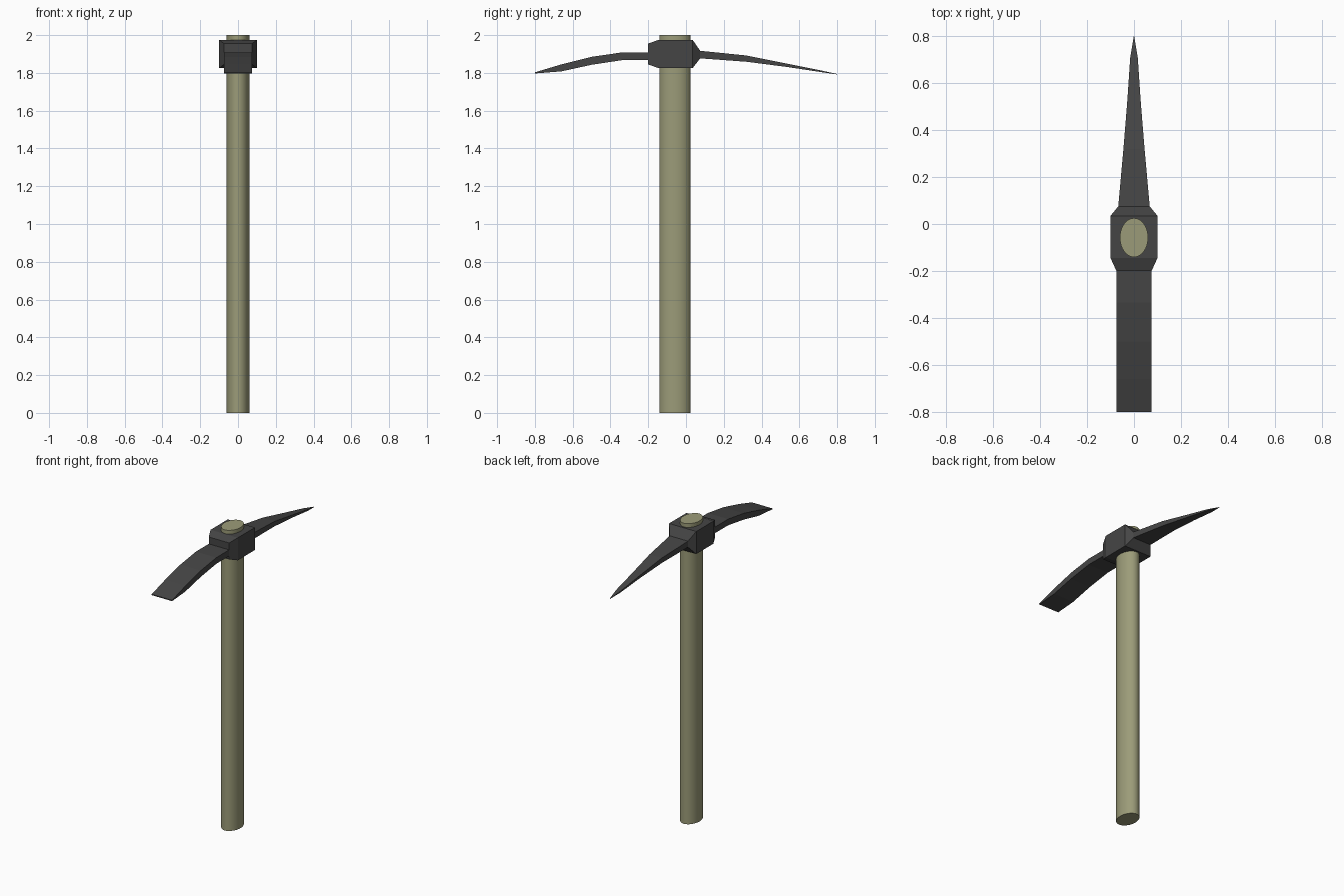
import bpy
import bmesh
from mathutils import Matrix

if "Cube" in bpy.data.objects:
    bpy.data.objects.remove(bpy.data.objects["Cube"])


def material(name, color):
    mat = bpy.data.materials.new(name)
    mat.diffuse_color = color
    mat.use_nodes = True
    mat.node_tree.nodes["Principled BSDF"].inputs["Base Color"].default_value = mat.diffuse_color
    return mat


def add_object(name, bm, mat):
    bmesh.ops.recalc_face_normals(bm, faces=bm.faces)
    mesh = bpy.data.meshes.new(name)
    bm.to_mesh(mesh)
    bm.free()
    mesh.materials.append(mat)
    obj = bpy.data.objects.new(name, mesh)
    bpy.context.collection.objects.link(obj)
    return obj


def loft(name, sections, mat):
    """Join rectangular sections (y, half width, bottom z, top z)."""
    bm = bmesh.new()
    rings = [[bm.verts.new(p) for p in ((-w, y, b), (w, y, b), (w, y, t), (-w, y, t))]
             for y, w, b, t in sections]
    for r, s in zip(rings, rings[1:]):
        for i in range(4):
            j = (i + 1) % 4
            bm.faces.new((r[i], r[j], s[j], s[i]))
    bm.faces.new(rings[0])
    bm.faces.new(rings[-1])
    return add_object(name, bm, mat)


iron = material("dark_iron", (0.06, 0.06, 0.06, 1))
wood = material("wood", (0.33, 0.33, 0.19, 1))

# Oval handle running right through the head
bm = bmesh.new()
bmesh.ops.create_cone(bm, cap_ends=True, segments=32, radius1=1, radius2=1, depth=2,
                      matrix=Matrix.Translation((0, -0.058, 1)) @ Matrix.Diagonal((0.06, 0.083, 1, 1)))
handle = add_object("handle", bm, wood)
bpy.context.view_layer.objects.active = handle
handle.select_set(True)
bpy.ops.object.shade_smooth_by_angle()

# Eye block with tapered ends, continuing into the pointed pick
loft("eye_and_pick", [
    (-0.20, 0.075, 1.845, 1.955),
    (-0.145, 0.10, 1.825, 1.975),
    (0.035, 0.10, 1.825, 1.975),
    (0.075, 0.067, 1.877, 1.917),
    (0.32, 0.045, 1.859, 1.892),
    (0.53, 0.028, 1.832, 1.850),
    (0.71, 0.016, 1.805, 1.814),
    (0.80, 0.001, 1.792, 1.794),
], iron)

# Curved flat blade, rooted inside the eye block
loft("blade", [
    (-0.80, 0.075, 1.797, 1.803),
    (-0.66, 0.075, 1.808, 1.845),
    (-0.50, 0.075, 1.843, 1.885),
    (-0.335, 0.075, 1.868, 1.909),
    (-0.17, 0.075, 1.868, 1.909),
], iron)
